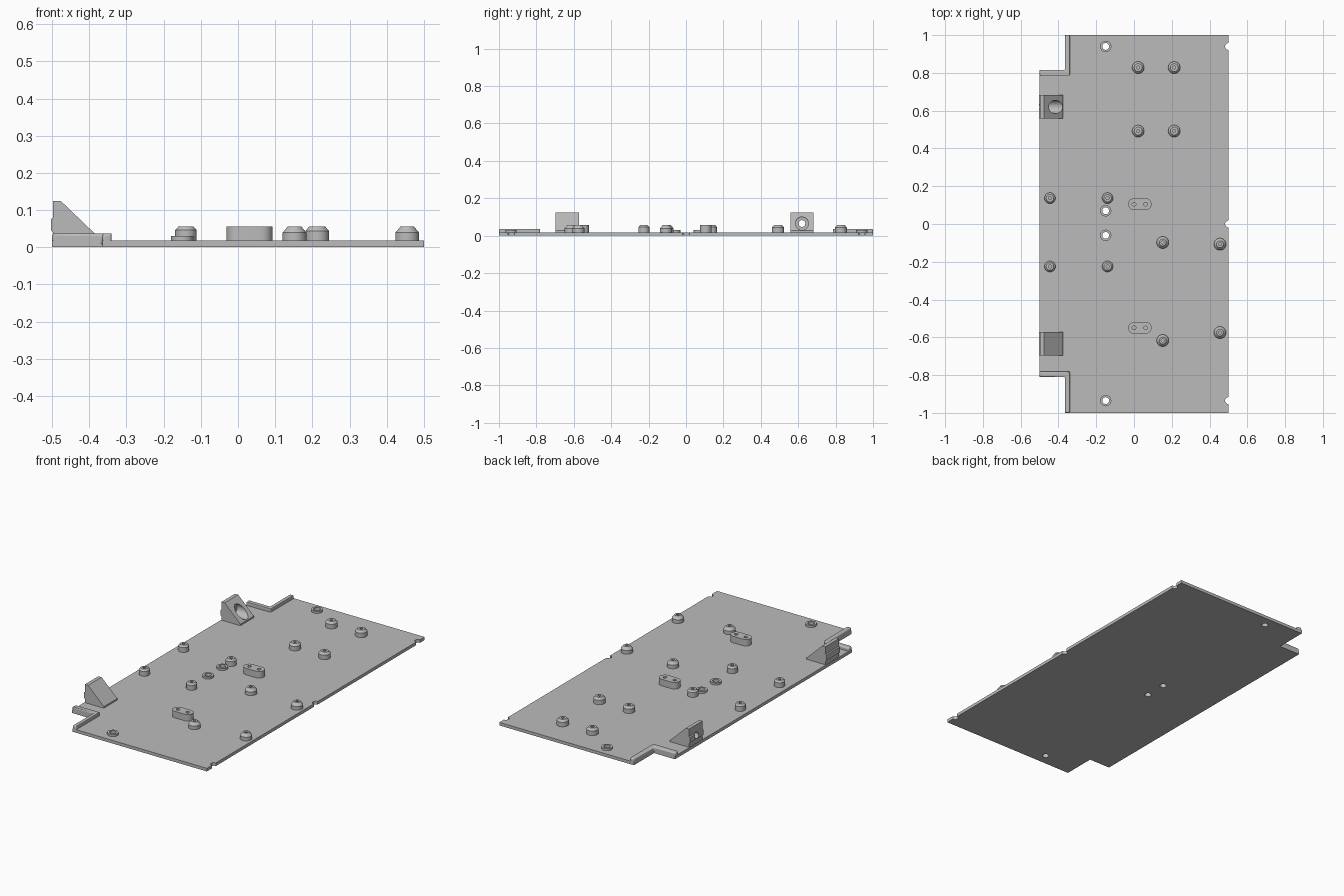
import bpy, bmesh
from math import pi, cos, sin, radians
from mathutils import Matrix

cube = bpy.data.objects.get("Cube")
if cube:
    bpy.data.objects.remove(cube, do_unlink=True)

grey = bpy.data.materials.new("plain grey")
grey.use_nodes = True
COLOR = (0.5, 0.5, 0.5, 1)
grey.diffuse_color = COLOR
grey.node_tree.nodes["Principled BSDF"].inputs["Base Color"].default_value = COLOR

TOP = 0.018    # upper face of the plate
POST = 0.056   # height of posts and pads


def add(name, mesh):
    ob = bpy.data.objects.new(name, mesh)
    bpy.context.collection.objects.link(ob)
    mesh.materials.clear()
    mesh.materials.append(grey)
    return ob


def evaluated(ob):
    deps = bpy.context.evaluated_depsgraph_get()
    return bpy.data.meshes.new_from_object(ob.evaluated_get(deps))


def smooth(ob):
    bpy.ops.object.select_all(action="DESELECT")
    ob.select_set(True)
    bpy.context.view_layer.objects.active = ob
    bpy.ops.object.shade_smooth_by_angle(angle=radians(30))


def arc(x, y, r, start=0, sweep=2 * pi, n=32):
    closed = sweep >= 2 * pi
    steps = n if closed else n + 1
    return [(x + r * cos(start + sweep * i / n), y + r * sin(start + sweep * i / n))
            for i in range(steps)]


def prism(name, loops, z0, z1, matrix=None):
    """Extrude an outline, with any further loops cut out as holes."""
    cu = bpy.data.curves.new(name, "CURVE")
    cu.dimensions, cu.fill_mode, cu.extrude = "2D", "BOTH", (z1 - z0) / 2
    for pts in loops:
        sp = cu.splines.new("POLY")
        sp.points.add(len(pts) - 1)
        for p, (x, y) in zip(sp.points, pts):
            p.co = (x, y, 0, 1)
        sp.use_cyclic_u = True
    tmp = bpy.data.objects.new(name + " outline", cu)
    bpy.context.collection.objects.link(tmp)
    mesh = evaluated(tmp)
    bpy.data.objects.remove(tmp, do_unlink=True)
    bm = bmesh.new()
    bm.from_mesh(mesh)
    bmesh.ops.remove_doubles(bm, verts=bm.verts, dist=1e-5)
    bmesh.ops.translate(bm, verts=bm.verts, vec=(0, 0, (z0 + z1) / 2))
    if matrix:
        bm.transform(matrix)
    bmesh.ops.recalc_face_normals(bm, faces=bm.faces)
    bm.to_mesh(mesh)
    bm.free()
    ob = add(name, mesh)
    smooth(ob)
    return ob


def lathe(name, profile, x, y, n=32):
    bm = bmesh.new()
    verts = [bm.verts.new((r, 0, z)) for r, z in profile]
    edges = [bm.edges.new(pair) for pair in zip(verts, verts[1:])]
    bmesh.ops.spin(bm, geom=verts + edges, cent=(0, 0, 0), axis=(0, 0, 1),
                   angle=2 * pi, steps=n, use_duplicate=False)
    bmesh.ops.remove_doubles(bm, verts=bm.verts, dist=1e-5)
    bmesh.ops.recalc_face_normals(bm, faces=bm.faces)
    # the bore opens upward, so the outer wall decides the direction
    wall = max(bm.faces, key=lambda f: f.calc_center_median().xy.length)
    if wall.normal.xy.dot(wall.calc_center_median().xy) < 0:
        bmesh.ops.reverse_faces(bm, faces=bm.faces)
    mesh = bpy.data.meshes.new(name)
    bm.to_mesh(mesh)
    bm.free()
    ob = add(name, mesh)
    ob.location = (x, y, 0)
    smooth(ob)


def bevel(ob, width, segments=3):
    mod = ob.modifiers.new("soft edges", "BEVEL")
    mod.width, mod.segments, mod.limit_method = width, segments, "ANGLE"
    mod.angle_limit = radians(50)


# Base plate with notched left corners, edge half-holes and screw holes
HOLES_Y = (0.94, 0.07, -0.06, -0.935)
outline = [(-0.365, -1), (0.5, -1)]
for y in (-0.935, 0, 0.94):
    outline += arc(0.5, y, 0.018, -pi / 2, -pi, 12)
outline += [(0.5, 1), (-0.365, 1), (-0.365, 0.815), (-0.5, 0.815),
            (-0.5, -0.81), (-0.365, -0.81)]
prism("base_plate", [outline] + [arc(-0.15, y, 0.018) for y in HOLES_Y], 0, TOP)

# Raised collars around the screw holes
for y in HOLES_Y:
    prism("hole_collar", [arc(-0.15, y, 0.03), arc(-0.15, y, 0.018)], TOP, 0.03)

# Raised lips around the corner notches
for side, y in (("back", 0.815), ("front", -0.81)):
    s = 1 if y > 0 else -1
    pts = [(-0.5, y), (-0.365, y), (-0.365, s), (-0.34, s),
           (-0.34, y - s * 0.03), (-0.5, y - s * 0.03)]
    lip = prism(side + "_corner_lip", [pts], 0.004, 0.037)
    bevel(lip, 0.007)

# Standoff posts with chamfered tops and blind bores
LEFT = [(x, y) for x in (-0.445, -0.14) for y in (0.137, -0.225)]
BACK = [(x, y) for x in (0.022, 0.213) for y in (0.828, 0.492)]
RIGHT = [(0.152, -0.098), (0.455, -0.107), (0.152, -0.617), (0.455, -0.575)]
for name, spots, r, r_top, shoulder in (
        ("left_post", LEFT, 0.029, 0.02, 0.046),
        ("back_post", BACK, 0.032, 0.021, 0.044),
        ("right_post", RIGHT, 0.032, 0.018, 0.039)):
    for x, y in spots:
        lathe(name, [(r, TOP), (r, shoulder), (r_top, POST), (0.008, POST),
                     (0.008, TOP), (0, TOP)], x, y)

# Oblong pads with two small bores
for y in (0.105, -0.55):
    shape = arc(0.062, y, 0.031, -pi / 2, pi, 16) + arc(0, y, 0.031, pi / 2, pi, 16)
    bores = [arc(x, y, 0.01, n=16) for x in (0, 0.062)]
    prism("oblong_pad", [shape] + bores, TOP, POST)

# Wedge brackets with a rear rib and a counterbored cross hole
UPRIGHT = Matrix.Rotation(pi / 2, 4, "X")
SIDEWAYS = Matrix(((0, 0, 1, 0), (1, 0, 0, 0), (0, 1, 0, 0), (0, 0, 0, 1)))
for side, y in (("back", 0.62), ("front", -0.635)):
    profile = [(-0.497, 0.01), (-0.375, 0.01), (-0.375, 0.027), (-0.476, 0.124),
               (-0.497, 0.124), (-0.497, 0.08), (-0.503, 0.076),
               (-0.503, 0.045), (-0.497, 0.04)]
    bracket = prism(side + "_bracket", [profile], -y - 0.062, -y + 0.062, UPRIGHT)
    cutters = [prism("bore_cutter", [arc(y, 0.065, r)], x0, 0, SIDEWAYS)
               for r, x0 in ((0.018, -0.6), (0.035, -0.464))]
    for cutter in cutters:
        cutter.hide_render = True
        mod = bracket.modifiers.new("bore", "BOOLEAN")
        mod.operation, mod.solver, mod.object = "DIFFERENCE", "EXACT", cutter
    bracket.data = evaluated(bracket)
    bracket.modifiers.clear()
    for cutter in cutters:
        bpy.data.objects.remove(cutter, do_unlink=True)
    smooth(bracket)
